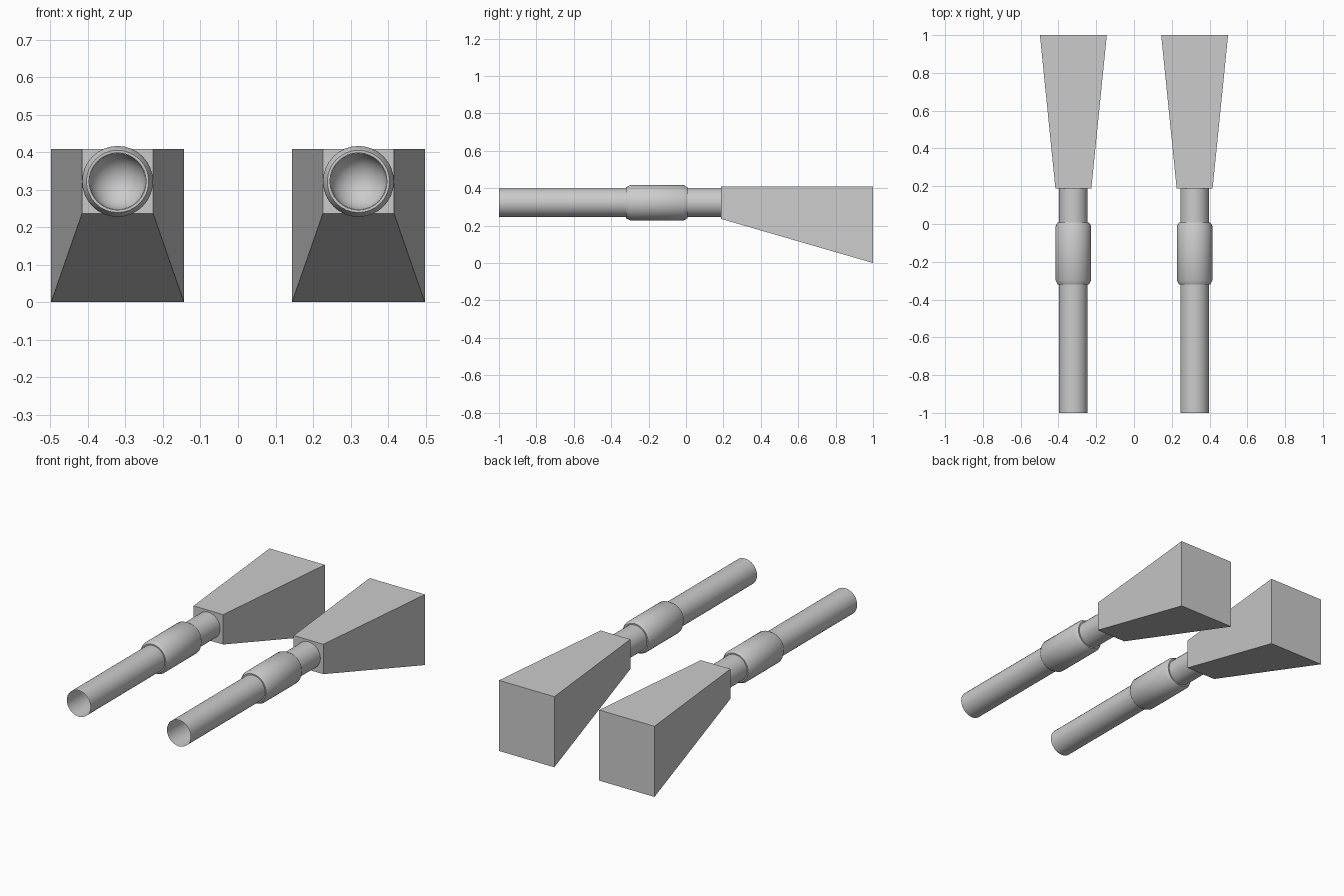
import bpy, bmesh
from math import sin, cos, pi, radians

if "Cube" in bpy.data.objects:
    bpy.data.objects.remove(bpy.data.objects["Cube"])

X, Z = 0.321, 0.322      # axis of the left-right repeated unit
SEG = 32


def finish(name, bm, smooth):
    mesh = bpy.data.meshes.new(name)
    bm.to_mesh(mesh)
    bm.free()
    ob = bpy.data.objects.new(name, mesh)
    bpy.context.collection.objects.link(ob)
    bpy.ops.object.select_all(action='DESELECT')
    ob.select_set(True)
    bpy.context.view_layer.objects.active = ob
    if smooth:
        bpy.ops.object.shade_smooth_by_angle(angle=radians(30))
    ob.modifiers.new("mirror", 'MIRROR').use_axis[0] = True
    return ob


def lathe(name, profile):
    """Revolve (y, radius) points around the barrel axis."""
    bm = bmesh.new()
    rings = [[bm.verts.new((X + r * cos(2 * pi * k / SEG), y, Z + r * sin(2 * pi * k / SEG)))
              for k in range(SEG)] for y, r in profile]
    for a, b in zip(rings, rings[1:]):
        for k in range(SEG):
            n = (k + 1) % SEG
            bm.faces.new((a[k], b[k], b[n], a[n]))
    bmesh.ops.remove_doubles(bm, verts=bm.verts[:], dist=1e-5)
    return finish(name, bm, True)


# thin open barrel
lathe("barrel", [(-1.0, 0.076), (0.187, 0.076)])

# rounded bottom inside the barrel, facing forward
lathe("barrel_end", [(0.11 + 0.075 * cos(t * pi / 16), 0.0755 * sin(t * pi / 16))
                     for t in range(9)])

# chamfered collar
lathe("collar", [(-0.32, 0.076), (-0.32, 0.083), (-0.298, 0.0945),
                 (-0.013, 0.0945), (0.008, 0.083), (0.008, 0.076)])

# tapered stock block
bm = bmesh.new()
bmesh.ops.create_cube(bm, size=2)
for v in bm.verts:
    back = v.co.y > 0
    half = 0.177 if back else 0.095
    bottom = 0.0 if back else 0.236
    v.co = (X + half * v.co.x, 1.0 if back else 0.187,
            0.409 if v.co.z > 0 else bottom)
finish("stock", bm, False)
